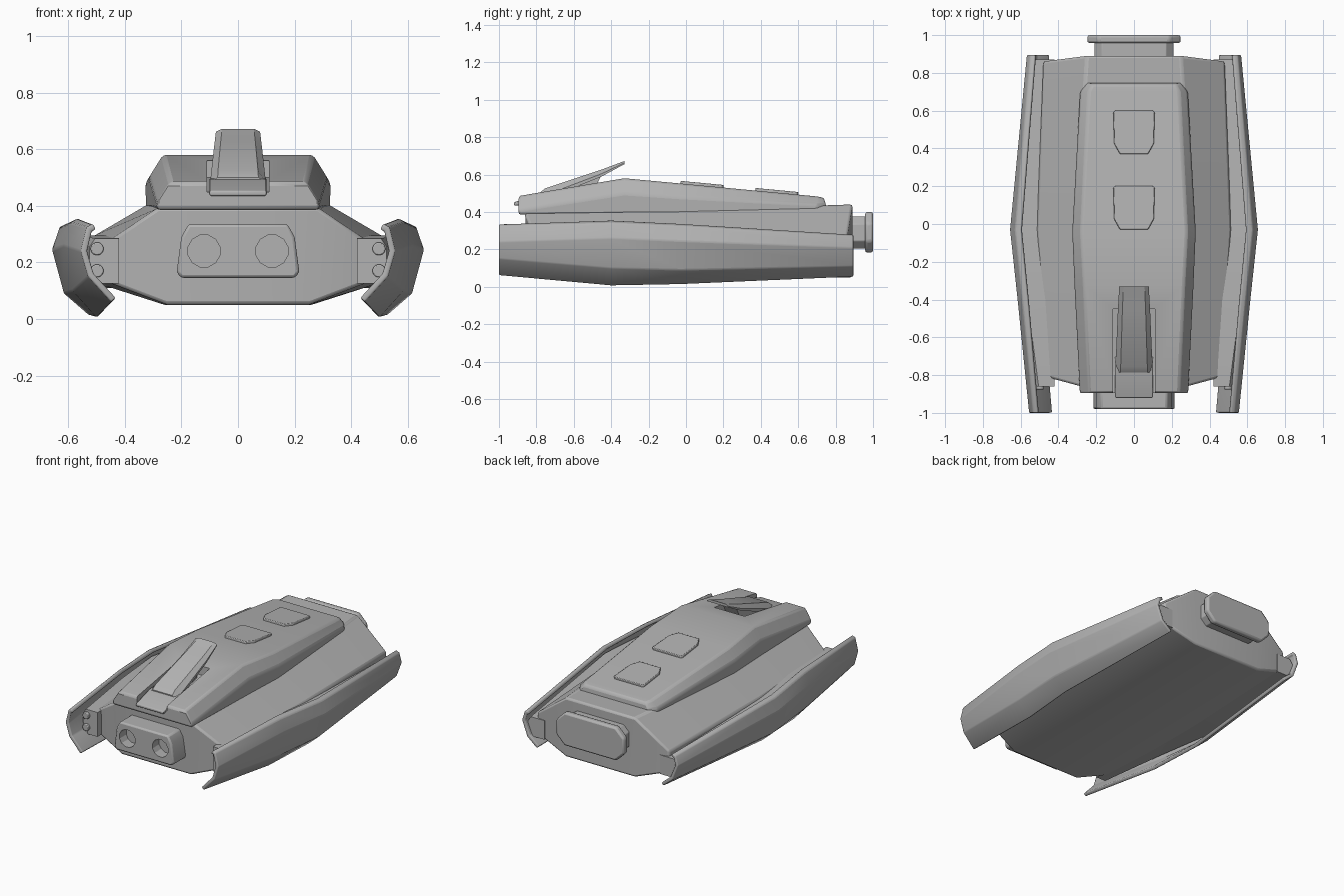
import bpy, bmesh, math
from mathutils import Vector

cube = bpy.data.objects.get("Cube")
if cube:
    bpy.data.objects.remove(cube, do_unlink=True)

grey = bpy.data.materials.new("hull_grey")
grey.use_nodes = True
COLOR = (0.45, 0.45, 0.45, 1)
grey.diffuse_color = COLOR
grey.node_tree.nodes["Principled BSDF"].inputs["Base Color"].default_value = COLOR


def finish(name, bm, bevel=0, recalc=True):
    """Turn a bmesh into a shaded object with an optional rounded edge."""
    if recalc:
        bmesh.ops.recalc_face_normals(bm, faces=bm.faces[:])
    mesh = bpy.data.meshes.new(name)
    bm.to_mesh(mesh)
    bm.free()
    ob = bpy.data.objects.new(name, mesh)
    bpy.context.collection.objects.link(ob)
    mesh.materials.append(grey)
    if bevel:
        mod = ob.modifiers.new("Bevel", 'BEVEL')
        mod.width, mod.segments = bevel, 2
        mod.limit_method, mod.angle_limit = 'ANGLE', math.radians(25)
    return ob


def smooth(ob):
    bpy.ops.object.select_all(action='DESELECT')
    ob.select_set(True)
    bpy.context.view_layer.objects.active = ob
    bpy.ops.object.shade_smooth_by_angle(angle=math.radians(30))


def mirror(ob):
    ob.modifiers.new("Mirror", 'MIRROR').use_axis = (True, False, False)


def bridge(bm, rings, closed=True):
    n = len(rings[0])
    for a, b in zip(rings, rings[1:]):
        for i in range(n if closed else n - 1):
            j = (i + 1) % n
            bm.faces.new((a[i], a[j], b[j], b[i]))


def loft_symmetric(name, sections, bevel):
    """Loft half sections (bottom to top), mirrored in x, with folded end caps."""
    bm = bmesh.new()
    rings = []
    for half in sections:
        full = half + [(-x, y, z) for x, y, z in reversed(half)]
        rings.append([bm.verts.new(p) for p in full])
    bridge(bm, rings)
    n = len(sections[0])
    for r in (rings[0], rings[-1]):
        bm.faces.new(r[:n])
        bm.faces.new(r[n:])
        bm.faces.new((r[0], r[n - 1], r[n], r[-1]))
    return finish(name, bm, bevel)


def prism(name, points, axis, start, end, bevel=0, taper=1):
    """Extrude a 2D outline along an axis; taper scales the end outline's first axis."""
    bm = bmesh.new()

    def place(p, d):
        return {'x': (d, p[0], p[1]), 'y': (p[0], d, p[1]), 'z': (p[0], p[1], d)}[axis]
    rings = [[bm.verts.new(place(p, start)) for p in points],
             [bm.verts.new(place((p[0] * taper, p[1]), end)) for p in points]]
    bridge(bm, rings)
    for r in rings:
        bm.faces.new(r)
    return finish(name, bm, bevel)


def disc(x, z, r, sides):
    return [(x + r * math.cos(2 * math.pi * (i + .5) / sides),
             z + r * math.sin(2 * math.pi * (i + .5) / sides)) for i in range(sides)]


def cut(ob, cutter):
    cutter.hide_render = True
    cutter.hide_viewport = True
    cutter.display_type = 'WIRE'
    mod = ob.modifiers.new("Cut", 'BOOLEAN')
    mod.object, mod.operation, mod.solver = cutter, 'DIFFERENCE', 'EXACT'


parts = []

# Main body: six-sided hull with folded front and back
body = loft_symmetric("main_body", [
    [(.25, -.85, .05), (.46, -.81, .13), (.465, -.81, .27), (.28, -.86, .395)],
    [(.26, -.03, .05), (.51, -.03, .13), (.515, -.03, .29), (.31, -.03, .41)],
    [(.25, .89, .05), (.475, .86, .13), (.48, .86, .27), (.25, .89, .44)]], .012)
parts.append(body)

# Raised upper deck
deck = loft_symmetric("upper_deck", [
    [(.285, -.895, .385), (.288, -.895, .41), (.24, -.895, .485)],
    [(.31, -.33, .39), (.315, -.33, .50), (.265, -.33, .58)],
    [(.325, -.04, .39), (.327, -.04, .48), (.28, -.04, .553)],
    [(.285, .70, .40), (.285, .70, .44), (.24, .70, .483)],
    [(.245, .75, .40), (.245, .75, .44), (.22, .74, .475)]], .012)
channel = prism("channel_cutter", [(-.95, .445), (-.78, .455), (-.45, .50), (-.45, .70), (-.95, .70)],
                'x', -.11, .11)
cut(deck, channel)
parts.append(deck)

# Ramp in the deck channel
parts.append(prism("fin_ramp", [(-.92, .435), (-.92, .452), (-.78, .495), (-.70, .50), (-.70, .44)],
                   'x', -.10, .10, .005))

# Raised fin with chamfered sides
bm = bmesh.new()
rings = []
for y, top, low, w in ((-.785, .50, .465, .10), (-.755, .525, .465, .098),
                       (-.45, .627, .59, .085), (-.33, .672, .655, .078)):
    rings.append([bm.verts.new(p) for p in (
        (-w, y, low), (w, y, low), (w, y, top - (top - low) * .6),
        (w * .72, y, top), (-w * .72, y, top), (-w, y, top - (top - low) * .6))])
bridge(bm, rings)
bm.faces.new(rings[0])
bm.faces.new(rings[-1])
parts.append(finish("raised_fin", bm))
parts.append(prism("fin_strut", [(-.74, .45), (-.74, .52), (-.45, .60), (-.50, .50)], 'x', -.05, .05))

# Deck hatches that follow the sloping deck
OUTLINE = [(-.075, -.115), (.075, -.115), (.105, -.06), (.11, .105), (.10, .115),
           (-.10, .115), (-.11, .105), (-.105, -.06)]
for i, y in enumerate((.085, .485)):
    hatch = prism("deck_hatch_%d" % (i + 1), OUTLINE, 'z', -.02, .014, .004)
    hatch.location = (0, y, .553 - (y + .04) * .0946)
    hatch.rotation_euler.x = -math.atan(.0946)
    parts.append(hatch)

# Front sensor block with two round sockets
block = prism("front_block", [(-.20, .145), (.20, .145), (.217, .165), (.20, .29), (.175, .335),
                              (-.175, .335), (-.20, .29), (-.217, .165)], 'y', -.98, -.80, .01)
for side in (-1, 1):
    cut(block, prism("socket_cutter", disc(.12 * side, .24, .058, 12), 'y', -1.1, -.91))
parts.append(block)

# Rear neck and flange
for name, w, low, high, c, y0, y1, bev in (
        ("rear_neck", .21, .205, .375, .04, .84, .98, .004),
        ("rear_flange", .247, .182, .40, .06, .958, 1.0, .012)):
    corner = [(w, low + c), (w, high - c), (w - c, high)]
    shape = [(w - c, low)] + corner
    parts.append(prism(name, shape + [(-x, z) for x, z in reversed(shape)], 'y', y0, y1, bev))

# Side shells: thin bent panels wrapped along the body
bm = bmesh.new()
CHAINS = (
    (-1, [(.512, .335), (.535, .325), (.556, .24), (.53, .15), (.448, .06)]),
    (-.40, [(.565, .356), (.592, .34), (.617, .26), (.585, .10), (.50, .005)]),
    (-.03, [(.60, .338), (.63, .325), (.657, .245), (.615, .09), (.525, .012)]),
    (.895, [(.525, .28), (.55, .27), (.568, .21), (.53, .11), (.46, .052)]))
bridge(bm, [[bm.verts.new((x, y, z)) for x, z in chain] for y, chain in CHAINS], closed=False)
bm.normal_update()
if sum(f.normal.x for f in bm.faces) < 0:
    bmesh.ops.reverse_faces(bm, faces=bm.faces[:])
shell = finish("side_shell", bm, recalc=False)
solid = shell.modifiers.new("Thickness", 'SOLIDIFY')
solid.thickness, solid.offset, solid.use_even_offset = .022, -1, True
bev = shell.modifiers.new("Bevel", 'BEVEL')
bev.width, bev.segments, bev.angle_limit = .006, 2, math.radians(25)
mirror(shell)
parts.append(shell)

# Mounting rails between body and shells
bm = bmesh.new()
rings = []
for y, x, low, high in ((-.86, .525, .125, .285), (-.40, .585, .125, .295),
                        (-.03, .63, .115, .285), (.87, .54, .11, .235)):
    rings.append([bm.verts.new(p) for p in (
        (.42, y, low), (x - .035, y, low), (x, y, low + .07), (x, y, high - .03),
        (x - .02, y, high), (.42, y, high))])
bridge(bm, rings)
bm.faces.new(rings[0])
bm.faces.new(rings[-1])
rail = finish("mounting_rail", bm)
mirror(rail)
parts.append(rail)

# Small round nozzles on the rail fronts
for i, z in enumerate((.17, .248)):
    nozzle = prism("rail_nozzle_%d" % (i + 1), disc(.498, z, .023, 16), 'y', -.875, -.84, .004)
    mirror(nozzle)
    parts.append(nozzle)

for ob in parts:
    smooth(ob)
